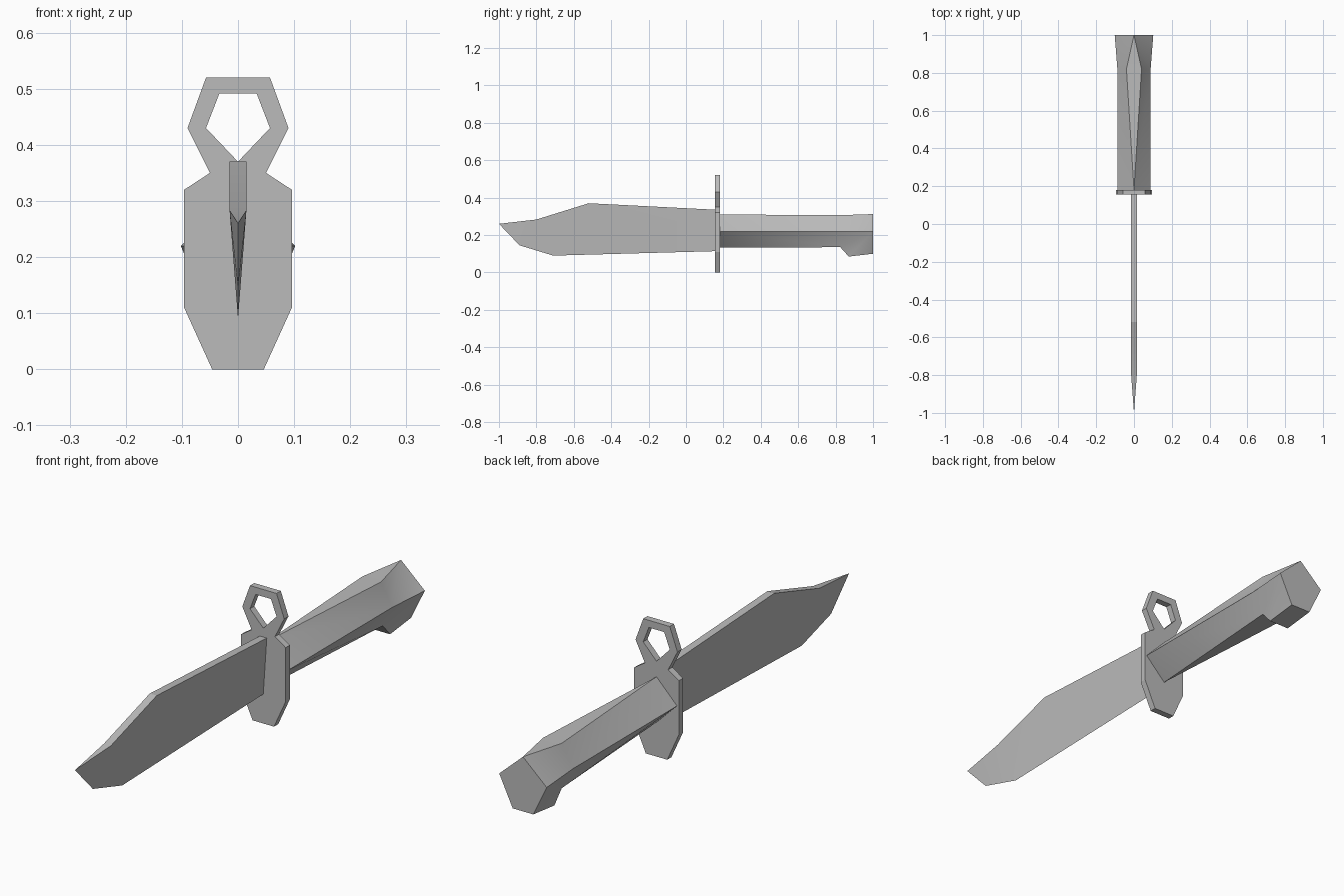
import bpy, bmesh, math

cube = bpy.data.objects.get("Cube")
if cube:
    bpy.data.objects.remove(cube, do_unlink=True)

steel = bpy.data.materials.new("grey_steel")
steel.use_nodes = True
steel.diffuse_color = (0.5, 0.5, 0.5, 1)
steel.node_tree.nodes["Principled BSDF"].inputs["Base Color"].default_value = (0.5, 0.5, 0.5, 1)


def finish(name, bm, angle):
    """Turn a bmesh into a shaded, coloured object."""
    bmesh.ops.remove_doubles(bm, verts=bm.verts, dist=1e-5)
    bmesh.ops.recalc_face_normals(bm, faces=bm.faces)
    mesh = bpy.data.meshes.new(name)
    bm.to_mesh(mesh)
    bm.free()
    mesh.materials.append(steel)
    obj = bpy.data.objects.new(name, mesh)
    bpy.context.collection.objects.link(obj)
    bpy.ops.object.select_all(action="DESELECT")
    obj.select_set(True)
    bpy.context.view_layer.objects.active = obj
    bpy.ops.object.shade_smooth_by_angle(angle=math.radians(angle))


def symmetric(name, points, half_faces, centre_faces, angle):
    """Build named right-half points and faces, mirrored over x = 0.
    Centre faces are paths closed by their own mirror image."""
    bm = bmesh.new()
    sides = {s: {k: bm.verts.new((s * x, y, z)) for k, (x, y, z) in points.items()}
             for s in (1, -1)}
    for s in (1, -1):
        for f in half_faces:
            bm.faces.new([sides[s][k] for k in f.split()])
    for f in centre_faces:
        keys = f.split()
        back = [k for k in reversed(keys) if points[k][0] > 0]
        bm.faces.new([sides[1][k] for k in keys] + [sides[-1][k] for k in back])
    finish(name, bm, angle)


# Blade: wedge with a flat spine and a sharp lower edge
w = 0.015
symmetric("blade", {
    "root": (w, 0.165, 0.335), "spine": (w, -0.52, 0.37), "clip": (w, -0.80, 0.283),
    "tip": (0, -1.0, 0.26), "belly": (0, -0.89, 0.145), "edge": (0, -0.71, 0.09),
    "heel": (0, 0.165, 0.114)},
    ["root spine edge heel", "spine clip edge", "clip belly edge", "clip tip belly"],
    ["root spine", "spine clip", "clip tip", "heel root"], 20)

# Grip and pommel: diamond at the guard, six-sided waist, flared end with a lower catch
symmetric("grip", {
    "top0": (0, 0.18, 0.31), "side0": (0.088, 0.18, 0.22), "low0": (0, 0.18, 0.133),
    "top1": (0.04, 0.82, 0.306), "side1": (0.088, 0.82, 0.22), "low1": (0.044, 0.825, 0.135),
    "catch": (0.044, 0.87, 0.085),
    "top2": (0, 1.0, 0.312), "side2": (0.102, 1.0, 0.22), "low2": (0.044, 1.0, 0.10)},
    ["top0 top1 side1", "top0 side1 side0", "side0 side1 low1", "side0 low1 low0",
     "top1 top2 side1", "top2 side2 side1", "side1 side2 low1", "low1 side2 catch",
     "catch side2 low2"],
    ["top0 top1", "top2 top1", "low0 low1", "low1 catch", "catch low2",
     "top0 side0 low0", "top2 side2 low2"], 30)

# Guard: plate with a muzzle ring on top, thickened along y
outline = [(0.046, 0), (0.096, 0.11), (0.096, 0.32), (0.05, 0.35), (0.09, 0.43), (0.057, 0.52)]
hole = [(0, 0.37), (0.057, 0.43), (0.033, 0.492)]
bm = bmesh.new()
rim = []
for half in (outline, hole):
    loop = half + [(-x, z) for x, z in reversed(half) if x > 0]
    verts = [bm.verts.new((x, 0.155, z)) for x, z in loop]
    rim += [bm.edges.new((verts[i - 1], verts[i])) for i in range(len(verts))]
bmesh.ops.triangle_fill(bm, use_beauty=True, edges=rim)
ext = bmesh.ops.extrude_face_region(bm, geom=bm.faces[:], use_keep_orig=True)
moved = [v for v in ext["geom"] if isinstance(v, bmesh.types.BMVert)]
bmesh.ops.translate(bm, verts=moved, vec=(0, 0.026, 0))
finish("guard", bm, 20)
